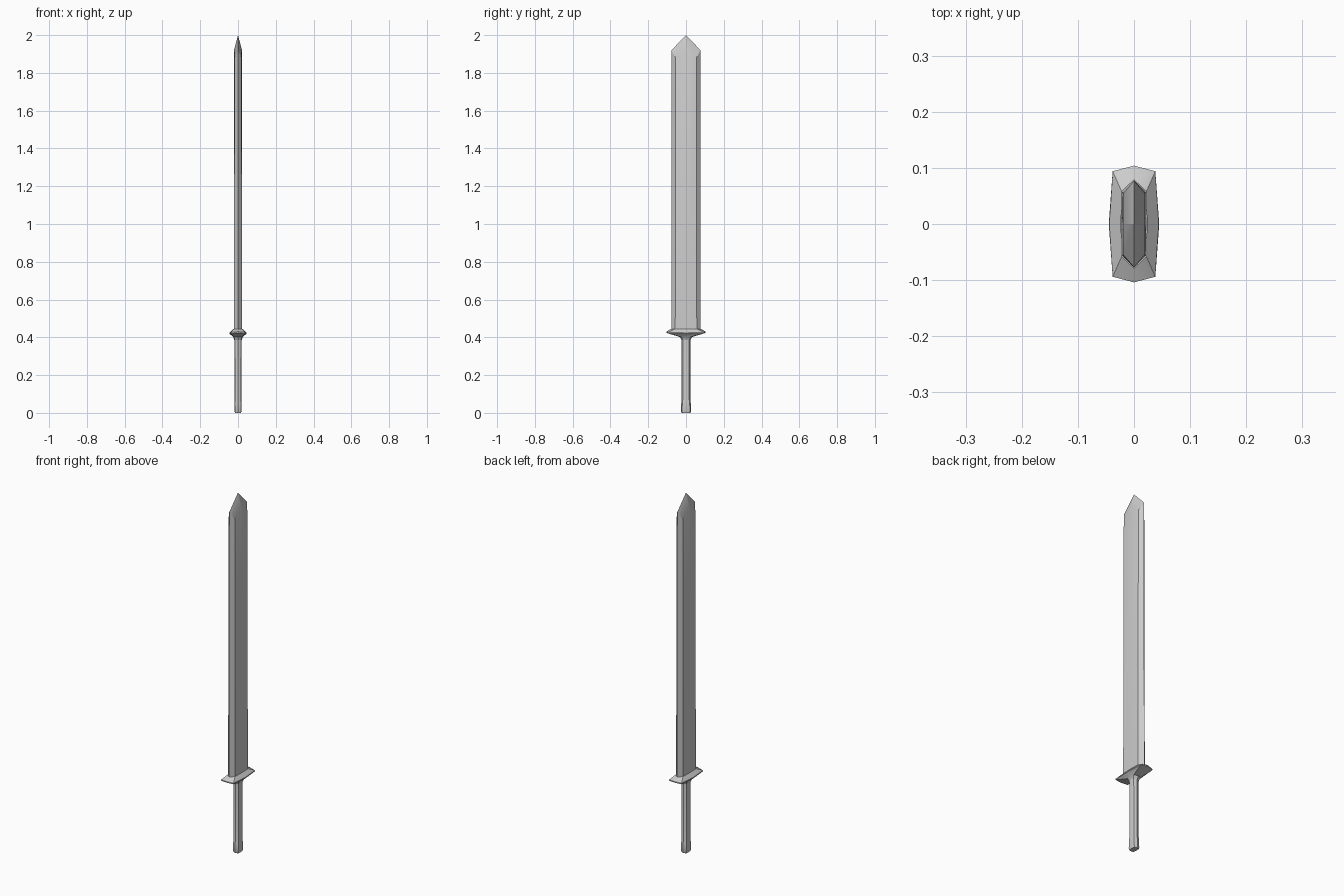
import bpy, bmesh

if "Cube" in bpy.data.objects:
    bpy.data.objects.remove(bpy.data.objects["Cube"])


def ring(bm, edge, corner, mid):
    """Eight-sided mirrored ring: edge (y,z), corner (x,y,z), mid (x,z)."""
    ye, ze = edge
    xc, yc, zc = corner
    xm, zm = mid
    pts = [(0, ye, ze), (-xc, yc, zc), (-xm, 0, zm), (-xc, -yc, zc),
           (0, -ye, ze), (xc, -yc, zc), (xm, 0, zm), (xc, yc, zc)]
    return [bm.verts.new(p) for p in pts]


def loft(name, rings, tip=None, cap_bottom=False, angle=0.6):
    bm = bmesh.new()
    loops = [ring(bm, *r) for r in rings]
    for a, b in zip(loops, loops[1:]):
        for i in range(8):
            j = (i + 1) % 8
            bm.faces.new((a[i], a[j], b[j], b[i]))
    if cap_bottom:
        bm.faces.new(loops[0][::-1])
    if tip:
        t = bm.verts.new(tip)
        last = loops[-1]
        for i in range(8):
            bm.faces.new((last[i], last[(i + 1) % 8], t))
    bmesh.ops.recalc_face_normals(bm, faces=bm.faces)
    mesh = bpy.data.meshes.new(name)
    bm.to_mesh(mesh)
    bm.free()
    obj = bpy.data.objects.new(name, mesh)
    bpy.context.collection.objects.link(obj)
    bpy.ops.object.select_all(action='DESELECT')
    obj.select_set(True)
    bpy.context.view_layer.objects.active = obj
    bpy.ops.object.shade_smooth_by_angle(angle=angle)
    return obj


def flat_ring(ye, xc, yc, xm, z):
    return ((ye, z), (xc, yc, z), (xm, z))


# Blade: bevelled edges, flat sides, pointed end
loft("blade", [
    flat_ring(0.078, 0.021, 0.057, 0.022, 0.44),
    ((0.077, 1.92), (0.019, 0.055, 1.88), (0.02, 1.925)),
], tip=(0, 0, 2.0), angle=0.35)

# Guard: thin flared collar with raised ends
loft("guard", [
    flat_ring(0.024, 0.016, 0.017, 0.02, 0.385),
    flat_ring(0.032, 0.022, 0.024, 0.025, 0.402),
    ((0.104, 0.424), (0.038, 0.094, 0.420), (0.045, 0.419)),
    ((0.104, 0.430), (0.038, 0.094, 0.426), (0.044, 0.424)),
    flat_ring(0.079, 0.022, 0.058, 0.023, 0.445),
])

# Grip with slightly swollen pommel
loft("grip", [
    flat_ring(0.023, 0.014, 0.019, 0.016, 0.0),
    flat_ring(0.027, 0.016, 0.021, 0.019, 0.009),
    flat_ring(0.025, 0.016, 0.019, 0.019, 0.055),
    flat_ring(0.023, 0.015, 0.017, 0.018, 0.07),
    flat_ring(0.024, 0.016, 0.017, 0.019, 0.39),
], cap_bottom=True)
